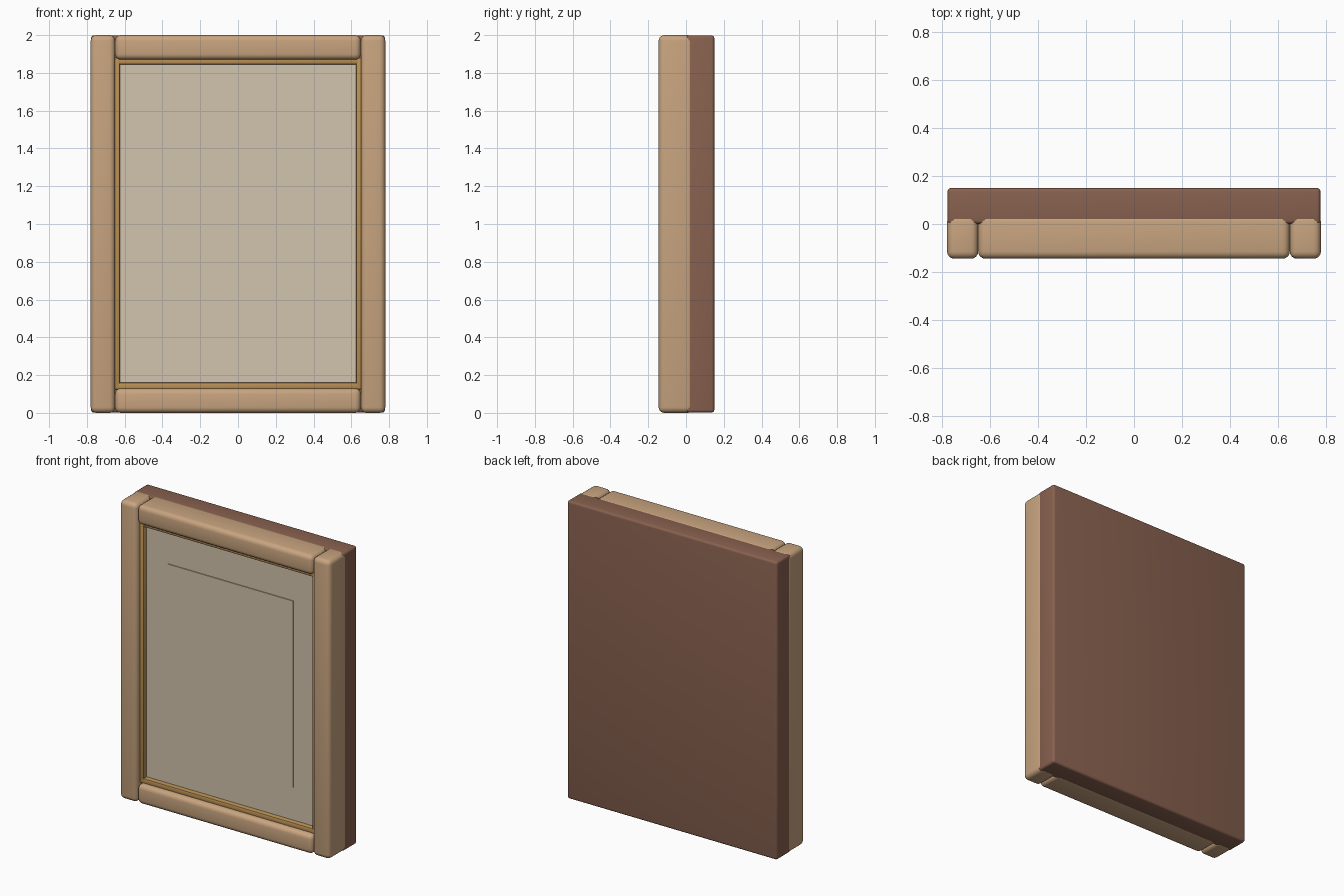
import bpy
import bmesh
import math
from mathutils import Vector

old = bpy.data.objects.get("Cube")
if old:
    bpy.data.objects.remove(old, do_unlink=True)


def linear(c):
    c /= 255
    return c / 12.92 if c <= 0.04045 else ((c + 0.055) / 1.055) ** 2.4


def material(name, *rgb):
    mat = bpy.data.materials.new(name)
    color = [linear(c) for c in rgb] + [1]
    mat.use_nodes = True
    mat.diffuse_color = color
    bsdf = next(n for n in mat.node_tree.nodes if n.type == "BSDF_PRINCIPLED")
    bsdf.inputs["Base Color"].default_value = color
    return mat


def box(name, low, high, mat, radius=0.0, segments=4):
    """Box between two corners with rounded edges."""
    low, high = Vector(low), Vector(high)
    center, size = (low + high) / 2, high - low
    bm = bmesh.new()
    bmesh.ops.create_cube(bm, size=1)
    bmesh.ops.scale(bm, vec=size, verts=bm.verts)
    if radius:
        bmesh.ops.bevel(bm, geom=bm.edges[:], offset=radius, segments=segments,
                        profile=0.5, affect="EDGES")
    mesh = bpy.data.meshes.new(name)
    bm.to_mesh(mesh)
    bm.free()
    mesh.materials.append(mat)
    obj = bpy.data.objects.new(name, mesh)
    obj.location = center
    bpy.context.collection.objects.link(obj)
    if radius:
        bpy.ops.object.select_all(action="DESELECT")
        obj.select_set(True)
        bpy.context.view_layer.objects.active = obj
        bpy.ops.object.shade_smooth_by_angle(angle=math.radians(35))
    return obj


light_wood = material("light wood", 200, 164, 127)
dark_wood = material("dark wood", 136, 97, 79)
gold = material("gold trim", 186, 144, 83)
cream = material("cream panel", 210, 196, 174)

HALF_W, HEIGHT = 0.78, 2.0
RAIL = 0.13                  # width of the frame members
INNER = HALF_W - RAIL
FRONT, FRAME_BACK = -0.145, 0.04

# Backing slab
box("backing", (-0.778, 0.0, 0.002), (0.778, 0.15, 1.998), dark_wood, 0.015)

# Rounded outer frame
for side, s in (("right", -1), ("left", 1)):
    xs = sorted((s * INNER, s * HALF_W))
    box(side + "_stile", (xs[0], FRONT, 0), (xs[1], FRAME_BACK, HEIGHT),
        light_wood, 0.03)
for side, z in (("bottom", 0), ("top", HEIGHT - RAIL)):
    box(side + "_rail", (-INNER, FRONT, z), (INNER, FRAME_BACK, z + RAIL),
        light_wood, 0.03)

# Inner trim, tucked slightly into the frame
OPEN_X, LOW, HIGH = 0.624, 0.16, 1.845
TRIM_FRONT, LAP = -0.108, 0.036
for side, s in (("right", -1), ("left", 1)):
    xs = sorted((s * OPEN_X, s * (OPEN_X + LAP)))
    box(side + "_trim", (xs[0], TRIM_FRONT, LOW - LAP),
        (xs[1], 0.01, HIGH + LAP), gold, 0.008, 2)
for side, z in (("bottom", LOW - LAP), ("top", HIGH)):
    box(side + "_trim", (-OPEN_X - LAP, TRIM_FRONT, z),
        (OPEN_X + LAP, 0.01, z + LAP), gold, 0.008, 2)

# Flat panel with a thin raised sheet
PANEL_FRONT = -0.075
box("panel", (-0.64, PANEL_FRONT, 0.14), (0.64, 0.01, 1.86), cream)
box("sheet", (-0.465, PANEL_FRONT - 0.006, 0.38),
    (0.465, PANEL_FRONT + 0.002, 1.63), cream)
